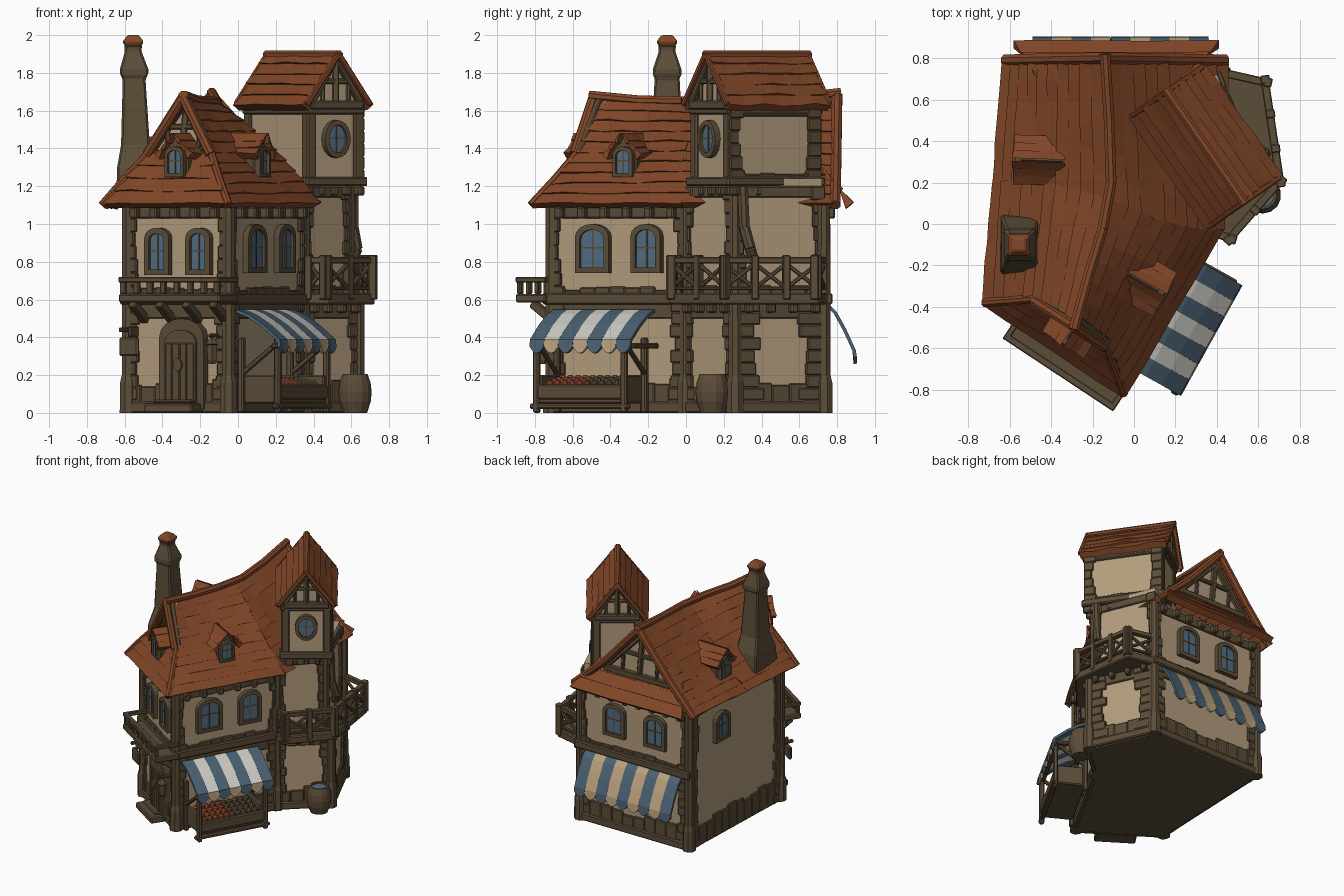
import bpy, bmesh, math, random
from mathutils import Vector as V

if "Cube" in bpy.data.objects:
    bpy.data.objects.remove(bpy.data.objects["Cube"])
random.seed(4)

def mat(name, *c):
    m = bpy.data.materials.new(name); m.diffuse_color = (*c, 1); return m
WOOD = mat("weathered_wood", .105, .073, .039); PLASTER = mat("plaster", .45, .335, .205)
TILE = mat("roof_tile", .222, .062, .021); BLUE = mat("glass_blue", .085, .155, .22)
CLOTH = mat("awning_blue", .07, .12, .165); WHITE = mat("awning_white", .62, .61, .56)
CREAM = mat("awning_cream", .50, .36, .21); FRUIT = mat("fruit_orange", .28, .07, .025)

def mk(name, verts, faces, mats, bevel=0):
    me = bpy.data.meshes.new(name); me.from_pydata([tuple(v) for v in verts], [], faces)
    bm = bmesh.new(); bm.from_mesh(me); bmesh.ops.recalc_face_normals(bm, faces=bm.faces); bm.to_mesh(me); bm.free()
    for m in (mats if isinstance(mats, list) else [mats]): me.materials.append(m)
    ob = bpy.data.objects.new(name, me); bpy.context.collection.objects.link(ob)
    if bevel:
        b = ob.modifiers.new("bevel", 'BEVEL'); b.width = bevel; b.segments = 1
    return ob

def lofted(name, rings, m, bevel=0):
    n = len(rings[0]); vs = [p for r in rings for p in r]
    fs = [(i*n+j, i*n+(j+1) % n, (i+1)*n+(j+1) % n, (i+1)*n+j) for i in range(len(rings)-1) for j in range(n)]
    return mk(name, vs, fs + [tuple(range(n)), tuple(range(len(vs)-n, len(vs)))], m, bevel)

def prism(name, pts, z0, z1, m, bevel=0):
    return lofted(name, [[(x, y, z) for x, y in pts] for z in (z0, z1)], m, bevel)

def turned(name, rows, n, m, bevel=0):          # rows of (x, y, rx, ry, z)
    k = math.sqrt(2) if n == 4 else 1
    return lofted(name, [[(x+k*rx*math.cos((i+.5)*math.tau/n), y+k*ry*math.sin((i+.5)*math.tau/n), z)
                          for i in range(n)] for x, y, rx, ry, z in rows], m, bevel)

def frame(p0, p1):                              # wall coordinates: along, outward, up
    p0, p1 = V(p0), V(p1); d = (p1-p0).normalized()
    def f(s, o, z): return V((p0.x+d.x*s+d.y*o, p0.y+d.y*s-d.x*o, z))
    f.L = (p1-p0).length
    return f

HEX = [(0, 1, 3, 2), (4, 6, 7, 5), (0, 4, 5, 1), (2, 3, 7, 6), (0, 2, 6, 4), (1, 5, 7, 3)]
def boxes(name, f, bs, m, bevel=.008):
    vs, fs = [], []
    for s0, s1, o0, o1, z0, z1 in bs:
        fs += [tuple(i+len(vs) for i in q) for q in HEX]
        vs += [f(s, o, z) for s in (s0, s1) for o in (o0, o1) for z in (z0, z1)]
    return mk(name, vs, fs, m, bevel)

def beam(name, a, b, w=.04, m=WOOD, n=4):
    a, b = V(a), V(b); d = (b-a).normalized()
    s = d.cross(V((0, 0, 1)))
    s = s.normalized() if s.length > .01 else V((1, 0, 0))
    u = s.cross(d); r = w/2*(math.sqrt(2) if n == 4 else 1)
    c = [s*math.cos((i+.5)*math.tau/n)*r+u*math.sin((i+.5)*math.tau/n)*r for i in range(n)]
    return lofted(name, [[p+q for q in c] for p in (a, b)], m, .006 if n == 4 else 0)

def path(name, pts, w, m=WOOD, n=8):
    for a, b in zip(pts, pts[1:]): beam(name, a, b, w, m, n)

def roof(name, ribs, rows, sub=6, th=.02):      # overlapping tile courses between ribs (eave..ridge)
    ribs = [[V(p) for p in r] for r in ribs]
    def at(r, t):
        if len(r) == 2: return r[0].lerp(r[1], t)
        return r[0]*(2*(t-.5)*(t-1)) + r[1]*(4*t*(1-t)) + r[2]*(2*t*(t-.5))
    nm = (ribs[-1][0]-ribs[0][0]).cross(ribs[0][-1]-ribs[0][0]).normalized()
    if nm.z < 0: nm = -nm
    vs, fs = [], []
    for i in range(rows):
        k0 = len(vs); t0, t1 = i/rows, min(1, (i+1.25)/rows)
        for a, b in zip(ribs, ribs[1:]):
            for j in range(sub+1):
                u = j/sub; g = random.uniform(-.004, .004)
                lo = at(a, t0).lerp(at(b, t0), u)+V((0, 0, g)); hi = at(a, t1).lerp(at(b, t1), u)
                vs += [lo-nm*(.03 if i == 0 else .008), lo+nm*(th+g), hi+nm*.01]
        n = (len(vs)-k0)//3
        for j in range(n-1):
            q = k0+3*j
            fs += [(q, q+1, q+4, q+3), (q+1, q+2, q+5, q+4), (q+2, q, q+3, q+5)]
        fs += [(k0, k0+1, k0+2), (len(vs)-3, len(vs)-2, len(vs)-1)]
    return mk(name, vs, fs, TILE)

def arch(w, h, n=8):                            # arched outline standing on 0
    r = w/2; e = r*.7
    return [(-r, 0), (r, 0)] + [(r*math.cos(i*math.pi/n), h-e+e*math.sin(i*math.pi/n)) for i in range(n+1)]
def oval(w, h): return [(w/2*math.cos(i*math.tau/20), h/2+h/2*math.sin(i*math.tau/20)) for i in range(20)]
def plate(name, f, s, z, prof, o0, o1, m):
    return lofted(name, [[f(s+x, o, z+y) for x, y in prof] for o in (o0, o1)], m)
def window(name, f, s, z, w, h, o=0, shape=arch, t=.03):
    out, inn = shape(w, h), [(x, y+t) for x, y in shape(w-2*t, h-2*t)]; n = len(out)
    rings = [[f(s+x, o+d, z+y) for x, y in p] for p, d in ((out, 0), (out, .034), (inn, .036), (inn, .01))]
    fs = [(i*n+j, i*n+(j+1) % n, (i+1)*n+(j+1) % n, (i+1)*n+j) for i in range(3) for j in range(n)]
    mk(name+"_frame", [p for r in rings for p in r], fs, WOOD)
    plate(name+"_glass", f, s, z, inn, o+.012, o+.02, BLUE)
    boxes(name+"_bars", f, [(s-.004, s+.004, o, o+.024, z+t, z+h-t), (s-w/2+t, s+w/2-t, o, o+.023, z+h*.5, z+h*.5+.008)], WOOD, 0)

# --- walls ---
A, B, C, F, D, E = (-.58, -.36), (-.05, -.71), (.345, 0), (.635, .26), (.42, .73), (-.54, .73)
ground = prism("ground_floor", [A, B, C, F, D, E], 0, .6, [PLASTER, WOOD])
for p in ground.data.polygons: p.material_index = int(abs(p.normal.z) > .5)
prism("upper_floor", [A, B, C, D, E], .6, 1.12, PLASTER)
S = [(.345, 0), (.59, .26), (.40, .72), (.1, .6)]
prism("tower_shaft", S, .6, 1.24, PLASTER)
front, right, cf, fd, back, left = [frame(p, q) for p, q in ((A, B), (B, C), (C, F), (F, D), (D, E), (E, A))]
s1, s2 = frame(S[0], S[1]), frame(S[1], S[2])
def stonework(name, f, z0, z1, base, top, edge):  # rough stone edging around the plaster
    bs = [(0, f.L, 0, .018, z1-top, z1)]
    k = max(3, int(f.L/.09))
    bs += [(f.L*i/k, f.L*(i+1)/k, 0, .022, z0, z0+base*random.uniform(.85, 1.15)) for i in range(k)]
    n = round((z1-z0)/.07); h = (z1-z0)/n
    for i in range(n):
        a, b = [edge*random.uniform(.75, 1.2)+.03*abs(2*i/n-1) for _ in (0, 1)]
        bs += [(-.01, a, 0, .024, z0+i*h, z0+i*h+h), (f.L-b, f.L+.01, 0, .024, z0+i*h, z0+i*h+h)]
    boxes(name+"_stonework", f, bs, WOOD, .006)
for nm, f, e in (("front", front, .06), ("right", right, .07), ("tower_front", cf, .06), ("tower_side", fd, .12), ("back", back, .07)):
    stonework(nm+"_lower", f, 0, .6, .16, .1, e)
    boxes(nm+"_plinth", f, [(-.01, f.L+.01, 0, .032, 0, .06)], WOOD)
    if f not in (cf, fd):
        stonework(nm+"_upper", f, .6, 1.1, .06, .07, .045)
        boxes(nm+"_floor_beam", f, [(-.03, f.L+.03, 0, .045, .575, .635)], WOOD)
        n = int(f.L/.12)
        boxes(nm+"_eave_corbels", f, [(f.L*(i+.5)/n-.022, f.L*(i+.5)/n+.022, 0, .06, 1.03, 1.09) for i in range(n)], WOOD)
stonework("left_wall", left, 0, 1.1, .18, .06, .07)
for f, nm in ((s1, "shaft_front"), (s2, "shaft_side")):
    stonework(nm, f, .62, 1.2, .05, .06, .045)
for i, (x, y) in enumerate((A, B, C, F, D, E)):
    turned("corner_buttress", [(x, y, .05, .05, 0), (x, y, .048, .048, .16), (x, y, .038, .038, .2), (x, y, .036, .036, .6 if i == 3 else 1.1)], 8, WOOD)
turned("shaft_corner_post", [(.585, .26, .035, .035, .6), (.585, .26, .035, .035, 1.2)], 8, WOOD)
path("drain_pipe", [(.61, .30, 1.2), (.61, .31, .98), (.63, .34, .87), (.60, .36, .80)], .06)

# --- windows and door ---
for s in (.20, .46): window("front_window", front, s, .73, .155, .25)
for s, w in ((.26, .205), (.585, .18)): window("right_window", right, s, .74, w, .26)
for s in (.31, .67): window("back_window", back, s, .74, .19, .26)
window("left_window", left, .37, .75, .17, .23)
plate("door_frame", front, .365, .02, arch(.28, .48), 0, .045, WOOD)
plate("door", front, .365, .04, arch(.2, .40), .045, .058, WOOD)
boxes("door_planks", front, [(.275+i*.046, .317+i*.046, .05, .064, .05, .37) for i in range(4)], WOOD, .004)
plate("door_knocker", front, .36, .22, oval(.05, .07), .055, .078, WOOD)
boxes("door_step", front, [(.19, .49, .02, .14, 0, .05), (.22, .46, .02, .10, .05, .07)], WOOD)

# --- main roof ---
R0, R1, R2 = (-.28, -.47, 1.66), (-.11, .12, 1.63), (-.14, .81, 1.675)
GL, GR, EA, EB = (-.475, -.36, 1.37), (-.14, -.58, 1.37), (-.72, -.38, 1.10), (-.05, -.82, 1.10)
roof("roof_left", [[EA, GL, R0], [(-.67, .2, 1.10), (-.42, .2, 1.34), R1], [(-.62, .78, 1.10), (-.40, .79, 1.35), R2]], 10)
roof("roof_right", [[EB, GR, R0], [(.42, -.02, 1.10), (.19, 0, 1.38), R1], [(.44, .78, 1.10), (.15, .79, 1.36), R2]], 10)
roof("roof_front_skirt", [[EA, GL], [EB, GR]], 4)
roof("roof_back_skirt", [[(.41, .87, 1.10), (.27, .70, 1.31)], [(-.58, .87, 1.10), (-.47, .70, 1.31)]], 3)
path("ridge_cap", [(-.29, -.51, 1.68), (-.22, -.25, 1.655), (-.15, -.02, 1.65), (-.11, .2, 1.645), (-.12, .5, 1.66), (-.14, .82, 1.695)], .055, TILE)
inw = V((.015, .026, 0))
def gable(name, a, b, c, off):
    a, b, c = V(a), V(b), V(c)
    lofted(name+"_panel", [[p, q, r] for p, q, r in ((a, b, c), (a+off, b+off, c+off))], PLASTER)
    m, k = (a+b)/2-off*.4, .035
    a, b, c = a-off*.4, b-off*.4, c-off*.4
    beam(name+"_king_post", m, c, k); beam(name+"_sill", a, b, k+.01)
    for p in (a, b):
        beam(name+"_rake", p, c, k)
        beam(name+"_strut", m.lerp(p, .5), p.lerp(c, .5), k*.7)
    beam(name+"_collar", a.lerp(c, .5), b.lerp(c, .5), k*.8)
gable("front_gable", V(GL)+inw, V(GR)+inw, V(R0)+inw, inw)
gable("back_gable", (-.41, .735, 1.28), (.19, .735, 1.28), (-.14, .735, 1.62), V((0, -.03, 0)))
for p in (GL, GR): path("front_verge", [V(p)-inw*.4, V(R0)-inw*.8+V((0, 0, .01))], .055, TILE)
for p, q in (((-.62, .79, 1.10), (-.40, .795, 1.35)), ((.44, .79, 1.10), (.15, .795, 1.36))):
    path("back_verge", [p, q, (-.14, .80, 1.68)], .06, TILE)
path("hip_cap_right", [EB, (-.10, -.69, 1.24), GR], .045, TILE); path("hip_cap_left", [EA, (-.59, -.37, 1.25), GL], .045, TILE)

# --- dormers ---
def dormer(f, s, o, z):
    boxes("dormer_body", f, [(s-.068, s+.068, o-.2, o, z-.03, z+.14)], WOOD)
    lofted("dormer_gable", [[f(s-.068, q, z+.14), f(s+.068, q, z+.14), f(s, q, z+.215)] for q in (o-.2, o)], WOOD)
    window("dormer_window", f, s, z, .12, .16, o-.005, t=.02)
    for k in (-1, 1):
        roof("dormer_roof", [[f(s+k*.11, q, z+.115), f(s+k*.05, q, z+.16), f(s, q+.01, z+.225)] for q in (o-.22, o+.035)], 3, 3, .016)
dormer(right, .42, -.04, 1.25); dormer(front, .32, .02, 1.25); dormer(left, .42, -.01, 1.23)

# --- tower head ---
tw = frame((.373, .04), (.647, .23)); W = tw.L; h = W/2
boxes("tower_room", tw, [(0, W, -.57, 0, 1.22, 1.64)], PLASTER, 0)
boxes("tower_timbers", tw, [(a, a+.06, b, b+.06, 1.2, 1.63) for a in (-.015, W-.045) for b in (-.585, -.045)] +
      [(-.03, W+.03, -.6, .03, 1.2, 1.25), (-.02, W+.02, -.59, .02, 1.58, 1.64)], WOOD)
side = frame(tw(W, 0, 0).xy, tw(W, -.57, 0).xy)
stonework("tower_side_upper", side, 1.22, 1.63, .05, .06, .06)
boxes("tower_corbels", tw, [(W*i/4-.018, W*i/4+.018, -.1, .02, 1.15, 1.2) for i in range(5)] +
      [(W-.08, W+.02, -.03-.13*i, -.07-.13*i, 1.15, 1.2) for i in range(5)], WOOD)
window("tower_window", tw, h, 1.35, .165, .2, 0, oval, .026)
for k in (-1, 1):
    roof("tower_roof", [[tw(h+k*.212, q, 1.62), tw(h, q, 1.895)] for q in (-.615, .035)], 5)
    for q in (-.615, .035): beam("tower_verge", tw(h+k*.207, q, 1.63), tw(h, q, 1.90), .03, TILE)
path("tower_ridge", [tw(h, -.63, 1.895), tw(h, .045, 1.895)], .05, TILE)
gable("tower_front_gable", tw(0, .0, 1.63), tw(W, .0, 1.63), tw(h, .0, 1.88), tw(0, -.03, 0)-tw(0, 0, 0))
gable("tower_back_gable", tw(0, -.57, 1.63), tw(W, -.57, 1.63), tw(h, -.57, 1.88), tw(0, .03, 0)-tw(0, 0, 0))

# --- chimney ---
turned("chimney", [(-.55, -.1, .095, .15, 1.12), (-.55, -.1, .09, .13, 1.3), (-.543, -.1, .076, .085, 1.42), (-.55, -.1, .06, .066, 1.77),
                   (-.55, -.1, .075, .075, 1.79), (-.55, -.1, .075, .075, 1.82), (-.555, -.1, .042, .042, 1.92), (-.555, -.1, .05, .05, 1.95)], 4, WOOD, .01)
turned("chimney_cap", [(-.555, -.1, .042, .042, 1.94), (-.555, -.1, .056, .056, 1.965), (-.555, -.1, .03, .03, 2.0)], 4, TILE, .006)

# --- front balcony ---
boxes("front_balcony_deck", front, [(.06, .70, 0, .19, .585, .63)], WOOD)
boxes("front_balcony_rail", front, [(.06, .70, .155, .19, .69, .72)] + [(a, a+.03, 0, .19, .69, .72) for a in (.06, .67)] +
      [(.065+i*.085, .10+i*.085, .16, .185, .63, .7) for i in range(8)], WOOD, .005)
for i in range(4): beam("front_balcony_bracket", front(.11+i*.17, 0, .49), front(.11+i*.17, .13, .58), .045)

# --- side balcony with crossed railings ---
P = [(.37, -.06), (.47, -.09), (.725, .2), (.65, .70), (.43, .75)]
prism("side_balcony_deck", P, .575, .635, WOOD, .008)
for i, (p, q) in enumerate(zip(P, P[1:])):
    f = frame(p, q); n = max(1, round(f.L/.2))
    boxes("side_balcony_rail", f, [(0, f.L, -.04, 0, .79, .825), (0, f.L, -.03, -.005, .65, .67)], WOOD, .005)
    boxes("side_balcony_post", f, [(f.L*j/n-.02, f.L*j/n+.02, -.04, .005, .6, .835) for j in range(n+1)], WOOD, .005)
    for j in range(n):
        for z0, z1 in ((.66, .79), (.79, .66)):
            beam("side_balcony_cross", f(f.L*j/n, -.018, z0), f(f.L*(j+1)/n, -.018, z1), .022)
for f in (cf, fd):
    boxes("side_balcony_bracket", f, [(f.L*(i+.5)/4-.02, f.L*(i+.5)/4+.02, 0, .06, .53, .58) for i in range(4)], WOOD)

# --- striped awnings with scalloped hem ---
def awning(name, f, s0, s1, prof, n, pale):
    for i in range(n):
        vs, c = [], 6
        for o, z in prof + [(prof[-1][0]+.006, None)]:
            for j in range(c+1):
                u = j/c; zz = prof[-1][1]-.035-.035*math.sin(math.pi*u) if z is None else z
                vs.append(f(s0+(s1-s0)*(i+u)/n, o, zz))
        fs = [(r*(c+1)+j, r*(c+1)+j+1, (r+1)*(c+1)+j+1, (r+1)*(c+1)+j) for r in range(len(prof)) for j in range(c)]
        ob = mk(name+"_stripe", vs, fs, [CLOTH, CLOTH] if i % 2 == 0 else [pale, CREAM])
        for p in ob.data.polygons: p.material_index = int(p.index >= c*(len(prof)-1))
        so = ob.modifiers.new("thick", 'SOLIDIFY'); so.thickness = .018; so.offset = 0
awning("stall_awning", right, .03, .64, [(.03, .54), (.10, .515), (.19, .46), (.285, .385)], 7, WHITE)
awning("back_awning", back, .06, .91, [(.02, .57), (.06, .53), (.11, .44), (.16, .33)], 9, CREAM)

# --- market stall ---
boxes("stall_counter", right, [(.06, .58, .25, .28, .07, .15), (.06, .58, .04, .27, .05, .12), (.06, .09, .04, .27, .07, .2), (.55, .58, .04, .27, .07, .2)], WOOD)
boxes("stall_posts", right, [(a, a+.035, b, b+.035, 0, .4) for a in (.04, .57) for b in (.03, .25)] +
      [(.02, .62, .245, .28, .34, .37), (.62, .65, .0, .27, .34, .37), (.02, .62, .25, .285, .02, .05)], WOOD)
for s in (.06, .59): beam("stall_side_brace", right(s, .04, .2), right(s, .25, .36), .025)
for i in range(10):
    for j in range(4):
        p = right(.115+i*.045, .085+j*.048, .175-j*.01); r = .026
        turned("produce", [(p.x, p.y, r*k, r*k, p.z+r*d) for k, d in ((.4, -1), (1, -.2), (.9, .5), (.3, 1))], 6, FRUIT if i < 5 else WOOD)

# --- barrel, lantern and hanging sign ---
turned("barrel", [(.62, .14, r, r, z) for r, z in ((.065, 0), (.085, .06), (.09, .11), (.084, .16), (.068, .205), (.055, .205), (.055, .19))], 14, WOOD)
turned("barrel_water", [(.62, .14, .054, .054, .188), (.62, .14, .054, .054, .194)], 14, BLUE)
beam("lantern_arm", front(.58, 0, .41), front(.58, .1, .41), .02)
q = front(.59, .09, 0)
turned("lantern", [(q.x, q.y, r, r, z) for r, z in ((.02, .26), (.028, .28), (.032, .36), (.038, .365), (.01, .40))], 6, WOOD)
beam("sign_arm", front(.02, 0, .44), front(.02, .11, .44), .025)
boxes("hanging_sign", front, [(-.0, .12, .07, .095, .30, .40)], WOOD)
boxes("sign_hanger", front, [(.05, .07, .0, .09, .40, .46)], WOOD)

for m in bpy.data.materials:
    if m.users and not m.is_grease_pencil:
        m.use_nodes = True
        m.node_tree.nodes["Principled BSDF"].inputs["Base Color"].default_value = m.diffuse_color
